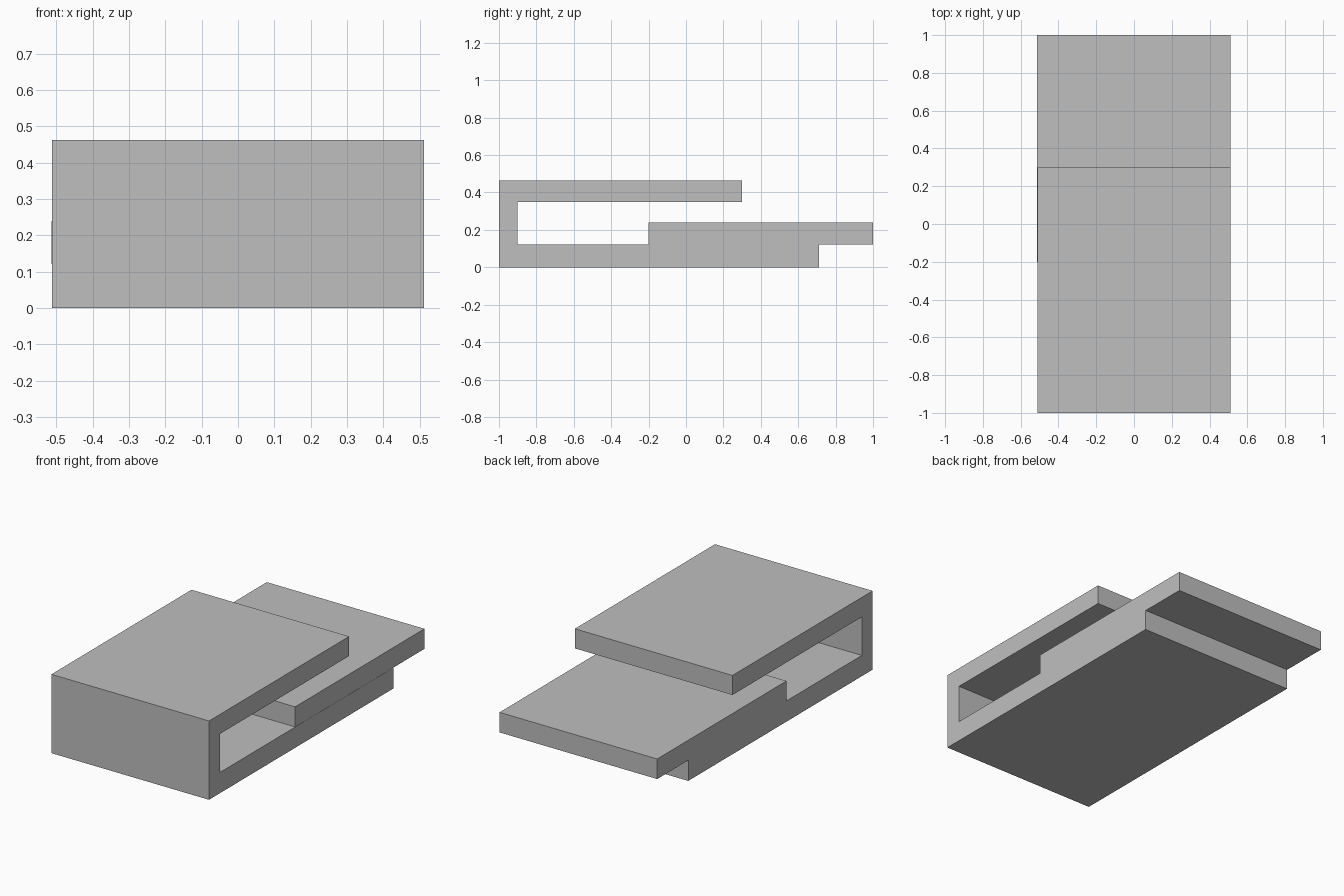
import bpy
import bmesh

cube = bpy.data.objects.get("Cube")
if cube:
    bpy.data.objects.remove(cube, do_unlink=True)

HALF_WIDTH = 0.512

grey = bpy.data.materials.new("mid grey")
grey.use_nodes = True
colour = (0.52, 0.52, 0.52, 1)
grey.diffuse_color = colour
grey.node_tree.nodes["Principled BSDF"].inputs["Base Color"].default_value = colour


def extrude_profile(name, profile, shift=0):
    """Extrude a closed (y, z) outline across the full width."""
    bm = bmesh.new()
    face = bm.faces.new([bm.verts.new((shift - HALF_WIDTH, y, z)) for y, z in profile])
    result = bmesh.ops.extrude_face_region(bm, geom=[face])
    moved = [v for v in result["geom"] if isinstance(v, bmesh.types.BMVert)]
    bmesh.ops.translate(bm, verts=moved, vec=(2 * HALF_WIDTH, 0, 0))
    bmesh.ops.recalc_face_normals(bm, faces=bm.faces)
    mesh = bpy.data.meshes.new(name)
    bm.to_mesh(mesh)
    bm.free()
    mesh.materials.append(grey)
    obj = bpy.data.objects.new(name, mesh)
    bpy.context.collection.objects.link(obj)
    return obj


# Folded body: floor, front wall and overhanging top in one piece
extrude_profile("folded_body", [
    (-1, 0), (0.71, 0), (0.71, 0.122), (-0.9, 0.122),
    (-0.9, 0.348), (0.3, 0.348), (0.3, 0.463), (-1, 0.463),
])

# Slab resting on the floor and jutting out at the back
extrude_profile("sliding_slab", [
    (-0.2, 0.122), (1, 0.122), (1, 0.24), (-0.2, 0.24),
], shift=-0.001)
